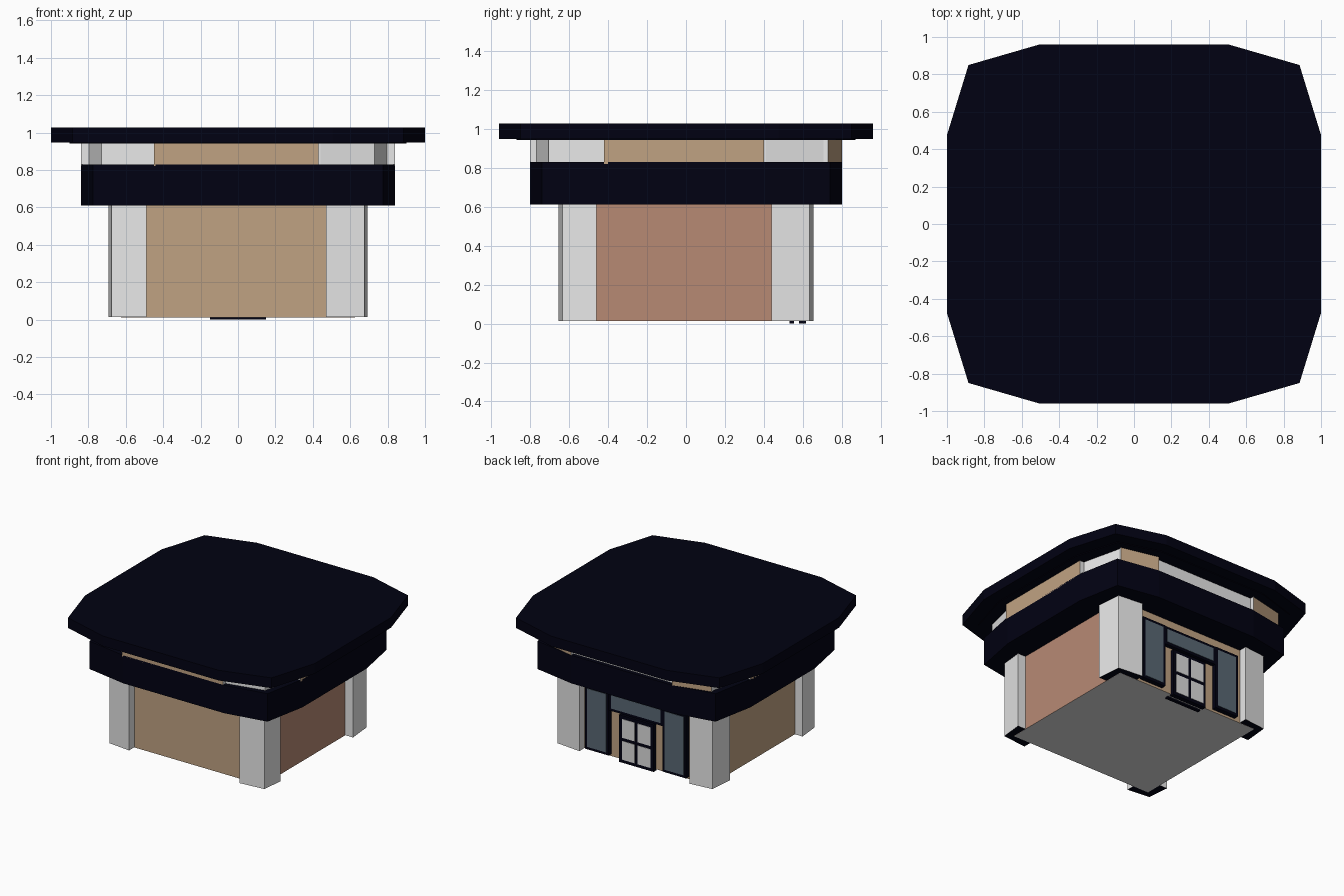
import bpy, bmesh
from mathutils import Vector

cube = bpy.data.objects.get("Cube")
if cube:
    bpy.data.objects.remove(cube)


def material(name, r, g, b):
    m = bpy.data.materials.new(name)
    m.use_nodes = True
    m.diffuse_color = (r, g, b, 1)
    node = next(n for n in m.node_tree.nodes if n.type == 'BSDF_PRINCIPLED')
    node.inputs["Base Color"].default_value = (r, g, b, 1)
    return m


navy = material("dark_navy", 0.0003, 0.0004, 0.006)
white = material("off_white", 0.8, 0.8, 0.8)
tan = material("tan", 0.53, 0.365, 0.225)
brick = material("brick_red", 0.475, 0.255, 0.175)
glass = material("slate_glass", 0.1, 0.14, 0.175)
grey = material("pale_grey", 0.72, 0.72, 0.72)


def prism(name, pts, z0, z1, base, accents=()):
    """Extrude an outline; accents are (direction, material) pairs."""
    bm = bmesh.new()
    face = bm.faces.new([bm.verts.new((x, y, z0)) for x, y in pts])
    top = bmesh.ops.extrude_face_region(bm, geom=[face])["geom"]
    verts = [v for v in top if isinstance(v, bmesh.types.BMVert)]
    bmesh.ops.translate(bm, verts=verts, vec=(0, 0, z1 - z0))
    bmesh.ops.recalc_face_normals(bm, faces=bm.faces)
    mesh = bpy.data.meshes.new(name)
    mesh.materials.append(base)
    for i, (direction, mat) in enumerate(accents, 1):
        mesh.materials.append(mat)
        for f in bm.faces:
            if f.normal.dot(Vector(direction)) > 0.9:
                f.material_index = i
    bm.to_mesh(mesh)
    bm.free()
    obj = bpy.data.objects.new(name, mesh)
    bpy.context.collection.objects.link(obj)


def box(name, x0, x1, y0, y1, z0, z1, base, accents=()):
    prism(name, [(x0, y0), (x1, y0), (x1, y1), (x0, y1)], z0, z1, base, accents)


def twelve(a, b, c):
    """Outline with three points per corner, mirrored to all four corners."""
    q = [c, b, a]
    half = q + [(-x, y) for x, y in reversed(q)]
    return half + [(-x, -y) for x, y in half]


# Roof slab, soffit and lower canopy
prism("roof", twelve((0.505, 0.96), (0.885, 0.85), (1.0, 0.475)), 0.946, 1.026, navy)
prism("soffit", twelve((0.47, 0.87), (0.8, 0.77), (0.9, 0.43)), 0.941, 0.95, navy)
prism("canopy", twelve((0.44, 0.80), (0.775, 0.74), (0.84, 0.40)), 0.61, 0.83, navy)

# Upper band with raised panels
prism("upper_band", twelve((0.44, 0.768), (0.73, 0.705), (0.80, 0.41)), 0.82, 0.945, white)
box("upper_front_panel", -0.45, 0.43, -0.80, -0.74, 0.82, 0.945, white, [((0, -1, 0), tan)])
for s, side in ((1, "left"), (-1, "right")):
    box(f"upper_{side}_panel", s * 0.77, s * 0.84, -0.42, 0.40, 0.82, 0.945,
        white, [((s, 0, 0), tan)])
    prism(f"upper_back_{side}_panel",
          [(s * 0.44, 0.80), (s * 0.735, 0.73), (s * 0.72, 0.66), (s * 0.44, 0.70)],
          0.82, 0.945, white, [((s * 0.23, 0.97, 0), tan)])

# Main walls and floor
WALL_X, WALL_Y, BASE = 0.625, 0.59, 0.012
box("walls", -WALL_X, WALL_X, -WALL_Y, WALL_Y, BASE, 0.62, tan,
    [((1, 0, 0), brick), ((0, 0, -1), grey)])

# Corner pillars, with slightly angled faces
for sx in (1, -1):
    for sy in (1, -1):
        ix, iy = 0.48 - 0.01 * sx, 0.45 - 0.01 * sy
        outline = [(ix, 0.655), (0.675, 0.635), (0.693, iy), (ix, iy)]
        name = f"{'back' if sy > 0 else 'front'}_{'left' if sx > 0 else 'right'}_pillar"
        prism(name, [(x * sx, y * sy) for x, y in outline], BASE + 0.001, 0.62,
              white, [((0, 0, -1), navy)])


def framed(name, x0, x1, z0, z1, fill, depth, edge=0.02, cols=1, rows=1):
    """Dark frame with flush panes on the back wall."""
    box(name + "_frame", x0, x1, WALL_Y - 0.01, WALL_Y + depth, z0, z1, navy)
    w, h = (x1 - x0 - edge) / cols, (z1 - z0 - edge) / rows
    for i in range(cols):
        for j in range(rows):
            px, pz = x0 + edge + i * w, z0 + edge + j * h
            box(f"{name}_pane_{i}_{j}", px, px + w - edge, WALL_Y + depth - 0.002,
                WALL_Y + depth + 0.003, pz, pz + h - edge, fill)


# Back windows, transom and double door
framed("left_window", 0.235, 0.44, 0.03, 0.53, glass, 0.037)
framed("right_window", -0.44, -0.235, 0.03, 0.53, glass, 0.037)
framed("transom", -0.235, 0.235, 0.385, 0.53, glass, 0.033)
framed("door", -0.15, 0.15, 0.0, 0.37, grey, 0.027, 0.025, 2, 2)
box("inner_threshold", -0.15, 0.15, 0.53, 0.555, 0.0, 0.02, navy)
